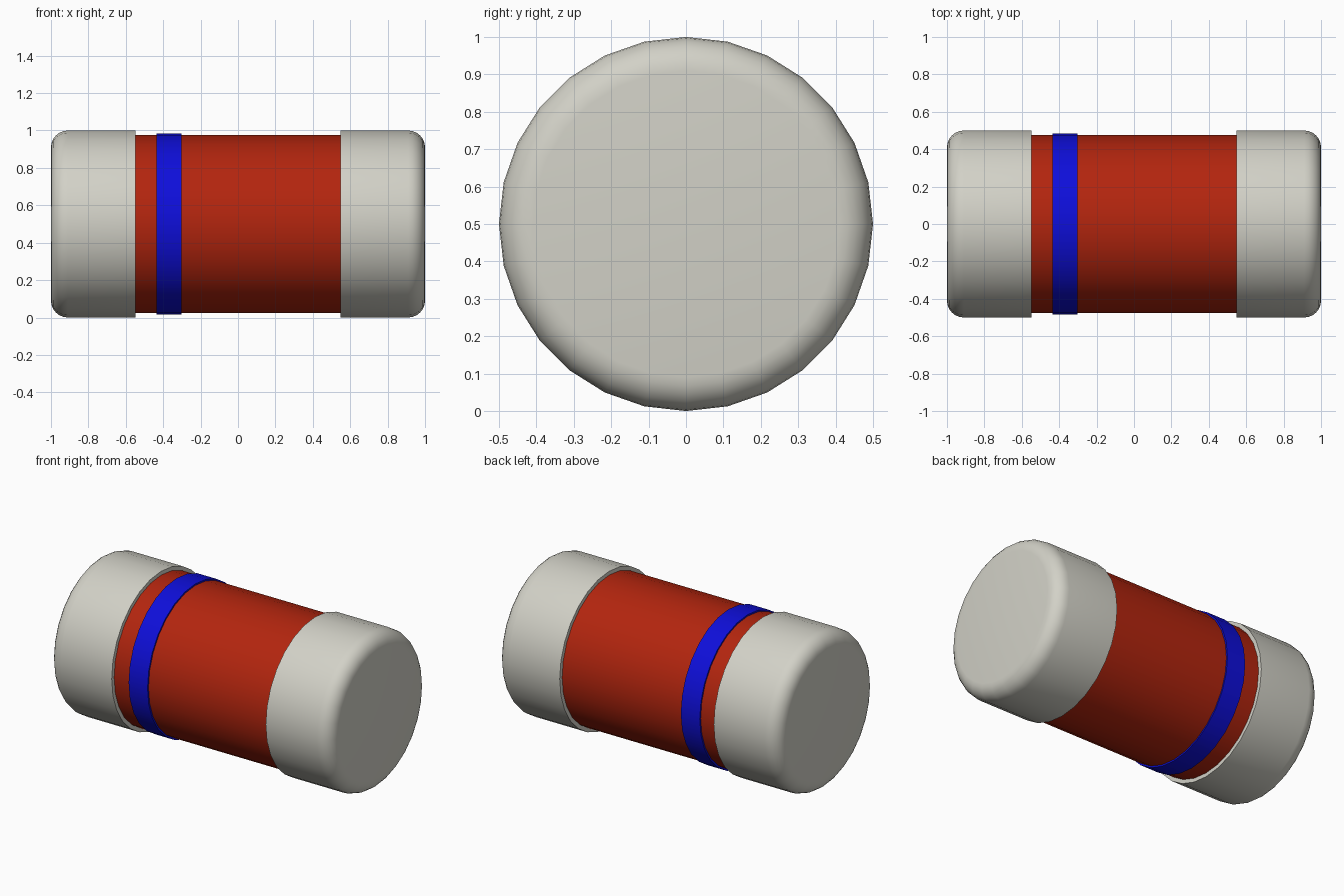
import bpy
import bmesh
import math

if "Cube" in bpy.data.objects:
    bpy.data.objects.remove(bpy.data.objects["Cube"], do_unlink=True)

SIDES = 28
AXIS_Z = 0.5


def material(name, rgb):
    """Flat material from 0-255 sRGB values, stored as linear."""
    lin = [((c / 255 + 0.055) / 1.055) ** 2.4 if c > 10 else c / 255 / 12.92 for c in rgb]
    mat = bpy.data.materials.new(name)
    mat.use_nodes = True
    mat.diffuse_color = (*lin, 1)
    mat.node_tree.nodes["Principled BSDF"].inputs["Base Color"].default_value = (*lin, 1)
    return mat


def lathe_x(name, profile, mat):
    """Revolve (x, radius) points around the x axis and close both ends."""
    bm = bmesh.new()
    rings = []
    for x, r in profile:
        angles = [2 * math.pi * i / SIDES for i in range(SIDES)]
        rings.append([bm.verts.new((x, r * math.cos(a), r * math.sin(a))) for a in angles])
    for a, b in zip(rings, rings[1:]):
        for i in range(SIDES):
            j = (i + 1) % SIDES
            bm.faces.new((a[i], a[j], b[j], b[i]))
    bm.faces.new(rings[0])
    bm.faces.new(rings[-1])
    bmesh.ops.recalc_face_normals(bm, faces=bm.faces)
    mesh = bpy.data.meshes.new(name)
    bm.to_mesh(mesh)
    bm.free()
    mesh.materials.append(mat)
    obj = bpy.data.objects.new(name, mesh)
    obj.location.z = AXIS_Z
    bpy.context.collection.objects.link(obj)
    bpy.ops.object.select_all(action="DESELECT")
    obj.select_set(True)
    bpy.context.view_layer.objects.active = obj
    bpy.ops.object.shade_smooth_by_angle(angle=math.radians(30))
    return obj


metal = material("light metal", (210, 209, 199))
red = material("red coating", (179, 37, 14))
blue = material("blue paint", (14, 14, 218))

# Coated barrel, tucked slightly into the caps
lathe_x("body", [(-0.56, 0.475), (0.56, 0.475)], red)

# Raised ring around the barrel
lathe_x("marking_band", [(-0.437, 0.485), (-0.303, 0.485)], blue)

# Metal end caps with a rounded outer rim
FILLET = 0.09
for name, side in (("left_cap", 1), ("right_cap", -1)):
    profile = [(side * 0.547, 0.5)]
    for k in range(7):
        t = math.pi / 2 * k / 6
        profile.append((side * (1 - FILLET + FILLET * math.sin(t)),
                        0.5 - FILLET + FILLET * math.cos(t)))
    lathe_x(name, profile, metal)
